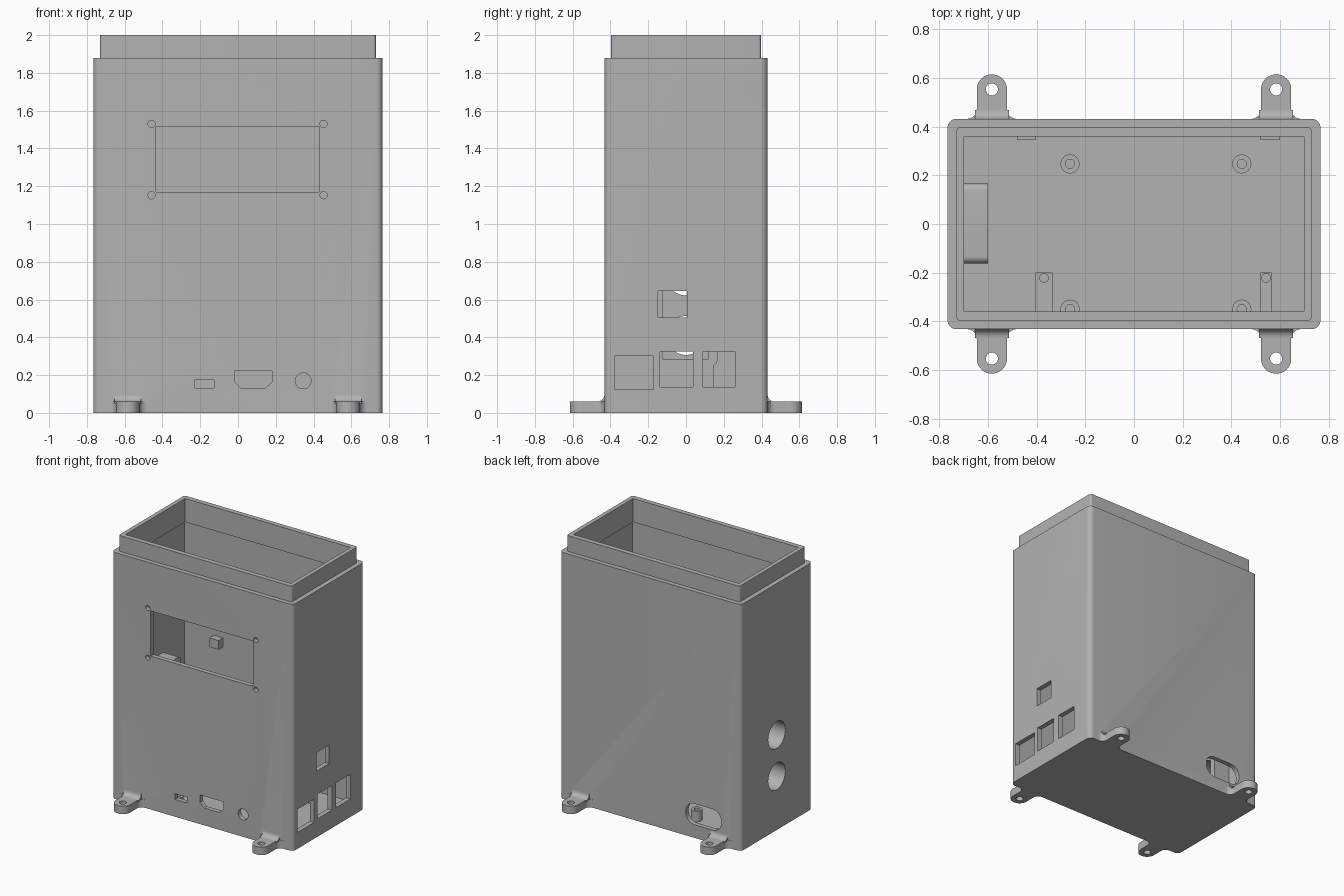
import bpy, bmesh
from math import sin, cos, pi

cube = bpy.data.objects.get("Cube")
if cube:
    bpy.data.objects.remove(cube)

grey = bpy.data.materials.new("grey plastic")
grey.use_nodes = True
grey.diffuse_color = (0.45, 0.45, 0.45, 1)
grey.node_tree.nodes["Principled BSDF"].inputs["Base Color"].default_value = grey.diffuse_color


def prism(name, outline, axis, lo, hi):
    """Extrude a 2D outline along an axis from lo to hi."""
    place = {"x": lambda u, v, w: (w, u, v),
             "y": lambda u, v, w: (u, w, v),
             "z": lambda u, v, w: (u, v, w)}[axis]
    bm = bmesh.new()
    rings = [[bm.verts.new(place(u, v, w)) for u, v in outline] for w in (lo, hi)]
    for ring in rings:
        bm.faces.new(ring)
    n = len(outline)
    for i in range(n):
        j = (i + 1) % n
        bm.faces.new((rings[0][i], rings[0][j], rings[1][j], rings[1][i]))
    bmesh.ops.recalc_face_normals(bm, faces=bm.faces)
    mesh = bpy.data.meshes.new(name)
    bm.to_mesh(mesh)
    bm.free()
    mesh.materials.append(grey)
    obj = bpy.data.objects.new(name, mesh)
    bpy.context.collection.objects.link(obj)
    return obj


def arc(cx, cy, r, a0, a1, n=8):
    return [(cx + r * cos(a0 + (a1 - a0) * i / n), cy + r * sin(a0 + (a1 - a0) * i / n))
            for i in range(n + 1)]


def circle(cx, cy, r, n=32):
    return arc(cx, cy, r, 0, 2 * pi, n)[:-1]


def rect(u0, u1, v0, v1):
    return [(u0, v0), (u1, v0), (u1, v1), (u0, v1)]


def rounded(u0, u1, v0, v1, r):
    corners = [(u1 - r, v1 - r), (u0 + r, v1 - r), (u0 + r, v0 + r), (u1 - r, v0 + r)]
    return [p for k, (u, v) in enumerate(corners)
            for p in arc(u, v, r, k * pi / 2, (k + 1) * pi / 2)]


def combine(target, tool, operation):
    tool.hide_render = True
    mod = target.modifiers.new(tool.name, "BOOLEAN")
    mod.operation = operation
    mod.solver = "EXACT"
    mod.object = tool
    bpy.context.view_layer.objects.active = target
    bpy.ops.object.modifier_apply(modifier=mod.name)
    bpy.data.objects.remove(tool)


# Shell with a thin inserted lip that undercuts to a wider cavity
case = prism("enclosure", rounded(-0.766, 0.766, -0.432, 0.432, 0.036), "z", 0, 1.88)


def add(*args):
    combine(case, prism(*args), "UNION")


def cut(*args):
    combine(case, prism(*args), "DIFFERENCE")


add("lip", rounded(-0.73, 0.73, -0.397, 0.397, 0.015), "z", 1.8, 2)
cut("cavity", rect(-0.73, 0.73, -0.397, 0.397), "z", 0.04, 1.82)
cut("opening", rect(-0.698, 0.698, -0.359, 0.359), "z", 1.75, 2.1)

# Four mounting feet with flared roots
FLARE = 0.04
for sx in (-1, 1):
    for sy in (-1, 1):
        cx, hw, wall = 0.584, 0.062, 0.432
        right = [(hw + FLARE, wall - 0.02)] + arc(hw + FLARE, wall + FLARE, FLARE, 1.5 * pi, pi)
        tip = arc(0, 0.553, hw, 0, pi, 20)
        left = [(-x, y) for x, y in reversed(right)]
        outline = [(sx * cx + x, sy * y) for x, y in right + tip + left]
        add("foot", outline, "z", 0, 0.06)
        curve = arc(wall + 0.036, 0.096, 0.036, pi, 1.5 * pi)
        fillet = [(wall - 0.02, 0.05), (wall - 0.02, 0.096)] + curve + [(wall + 0.036, 0.05)]
        add("foot_fillet", [(sy * y, z) for y, z in fillet], "x",
            sx * cx - 0.07, sx * cx + 0.07)
        cut("foot_hole", circle(sx * cx, sy * 0.553, 0.025), "z", -0.1, 0.2)

# Board standoffs on the floor
for x in (-0.263, 0.443):
    for y in (-0.35, 0.247):
        add("standoff", circle(x, y, 0.039), "z", 0.03, 0.12)
        cut("standoff_hole", circle(x, y, 0.019), "z", 0.06, 0.2)

# Connector block around the two round side holes
add("connector_block", rounded(-0.162, 0.166, 0.25, 0.9, 0.03), "x", -0.74, -0.6)
add("connector_block_base", rect(-0.162, 0.147, 0.03, 0.3), "x", -0.74, -0.6)
cut("connector_recess", rect(-0.125, 0.12, 0.285, 0.86), "x", -0.64, -0.5)
for z in (0.41, 0.725):
    cut("connector_hole", circle(0, z, 0.103, 48), "x", -0.9, -0.55)

# Inner brackets on the front and back walls
for x0, x1 in ((-0.405, -0.335), (0.52, 0.565)):
    add("front_bracket", rect(x0, x1, -0.41, -0.2), "z", 0.93, 1.0)
    cut("bracket_hole", circle((x0 + x1) / 2, -0.222, 0.018, 16), "z", 0.9, 1.05)
for x0, x1 in ((-0.48, -0.405), (0.52, 0.6)):
    add("back_bracket", rect(x0, x1, 0.345, 0.41), "z", 0.93, 1.0)

# Display window and its screw holes
FRONT = ("y", -0.6, -0.38)
cut("window", rect(-0.435, 0.43, 1.17, 1.515), *FRONT)
for x in (-0.458, 0.453):
    for z in (1.152, 1.53):
        cut("screw_hole", circle(x, z, 0.019, 20), *FRONT)

# Front ports
cut("small_port", rect(-0.228, -0.128, 0.132, 0.176), *FRONT)
cut("wide_port", [(0.015, 0.132), (0.145, 0.132), (0.18, 0.165), (0.18, 0.222),
                  (-0.018, 0.222), (-0.018, 0.165)], *FRONT)
cut("round_port", circle(0.345, 0.17, 0.042), *FRONT)

# Square ports on the left side
for port in ((-0.378, -0.175, 0.125, 0.302), (-0.138, 0.037, 0.137, 0.325),
             (0.09, 0.26, 0.137, 0.325), (-0.148, 0.005, 0.505, 0.645)):
    cut("side_port", rect(*port), "x", 0.7, 0.9)

# Slot in the back
cut("back_slot", rounded(-0.6, -0.3, 0.1, 0.26, 0.075), "y", 0.38, 0.6)

bpy.ops.object.select_all(action="DESELECT")
case.select_set(True)
bpy.context.view_layer.objects.active = case
bpy.ops.object.shade_smooth_by_angle(angle=pi / 6)
